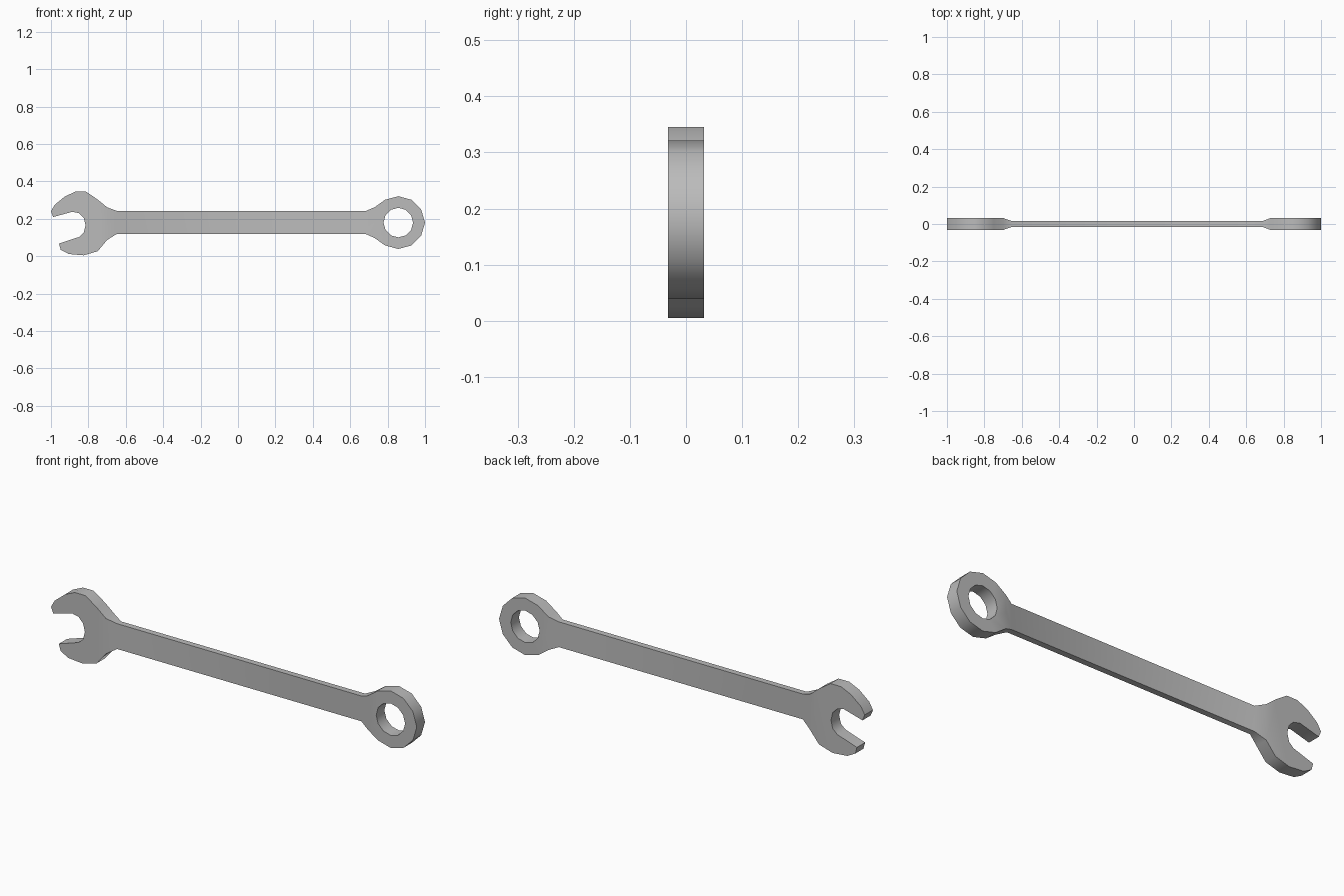
import bpy, bmesh, math

if "Cube" in bpy.data.objects:
    bpy.data.objects.remove(bpy.data.objects["Cube"])

# Half thickness along the length: thick heads, thin shaft, sloped necks
def half_y(x):
    t = max((-0.65 - x) / 0.05, (x - 0.685) / 0.045)
    return 0.015 + 0.017 * min(1, max(0, t))

# Open jaw outline (x, z), clockwise from the upper neck
jaw = [(-0.70, 0.262), (-0.70, 0.087), (-0.75, 0.027), (-0.825, 0.005),
       (-0.905, 0.012), (-0.948, 0.035), (-0.957, 0.068), (-0.85, 0.103),
       (-0.825, 0.125), (-0.815, 0.165), (-0.825, 0.205), (-0.85, 0.23),
       (-0.885, 0.238), (-0.988, 0.21), (-1.0, 0.24), (-0.98, 0.275),
       (-0.925, 0.32), (-0.87, 0.345), (-0.812, 0.345), (-0.75, 0.303)]

# Ring head: twelve-sided outer edge and hole, flattened where it meets the neck
CX, CZ, N = 0.857, 0.18, 12
def circle(r):
    return [(CX + r * math.cos(2 * math.pi * i / N),
             CZ + r * math.sin(2 * math.pi * i / N)) for i in range(N)]
outer, inner = circle(0.141), circle(0.079)
outer[0] = (1.0, CZ)
outer[5], outer[6], outer[7] = (0.73, 0.262), (0.73, CZ), (0.73, 0.098)

# Flat patches that make up the front face
top, low = 0.243, 0.118
patches = [jaw,
           [jaw[0], (-0.65, top), (-0.65, low), jaw[1]],
           [(-0.65, top), (0.685, top), (0.685, low), (-0.65, low)],
           [(0.685, top), outer[5], outer[6], outer[7], (0.685, low)]]
for i in range(N):
    j = (i + 1) % N
    patches.append([outer[i], outer[j], inner[j], inner[i]])

# Front and back faces, then walls along every open edge
bm = bmesh.new()
verts = {}
def vert(p, side):
    key = (round(p[0], 4), round(p[1], 4), side)
    if key not in verts:
        verts[key] = bm.verts.new((p[0], side * half_y(p[0]), p[1]))
    return verts[key]
edges = {}
for patch in patches:
    for side in (-1, 1):
        bm.faces.new([vert(p, side) for p in patch])
    for a, b in zip(patch, patch[1:] + patch[:1]):
        key = frozenset((vert(a, -1), vert(b, -1)))
        edges.setdefault(key, []).append((a, b))
for uses in edges.values():
    if len(uses) == 1:
        a, b = uses[0]
        bm.faces.new([vert(a, -1), vert(b, -1), vert(b, 1), vert(a, 1)])
bmesh.ops.recalc_face_normals(bm, faces=bm.faces)

mesh = bpy.data.meshes.new("wrench")
bm.to_mesh(mesh)
bm.free()
wrench = bpy.data.objects.new("wrench", mesh)
bpy.context.collection.objects.link(wrench)

steel = bpy.data.materials.new("grey steel")
steel.diffuse_color = (0.5, 0.5, 0.5, 1)
steel.use_nodes = True
steel.node_tree.nodes["Principled BSDF"].inputs["Base Color"].default_value = steel.diffuse_color
mesh.materials.append(steel)

bpy.context.view_layer.objects.active = wrench
wrench.select_set(True)
bpy.ops.object.shade_smooth_by_angle(angle=math.radians(40))
